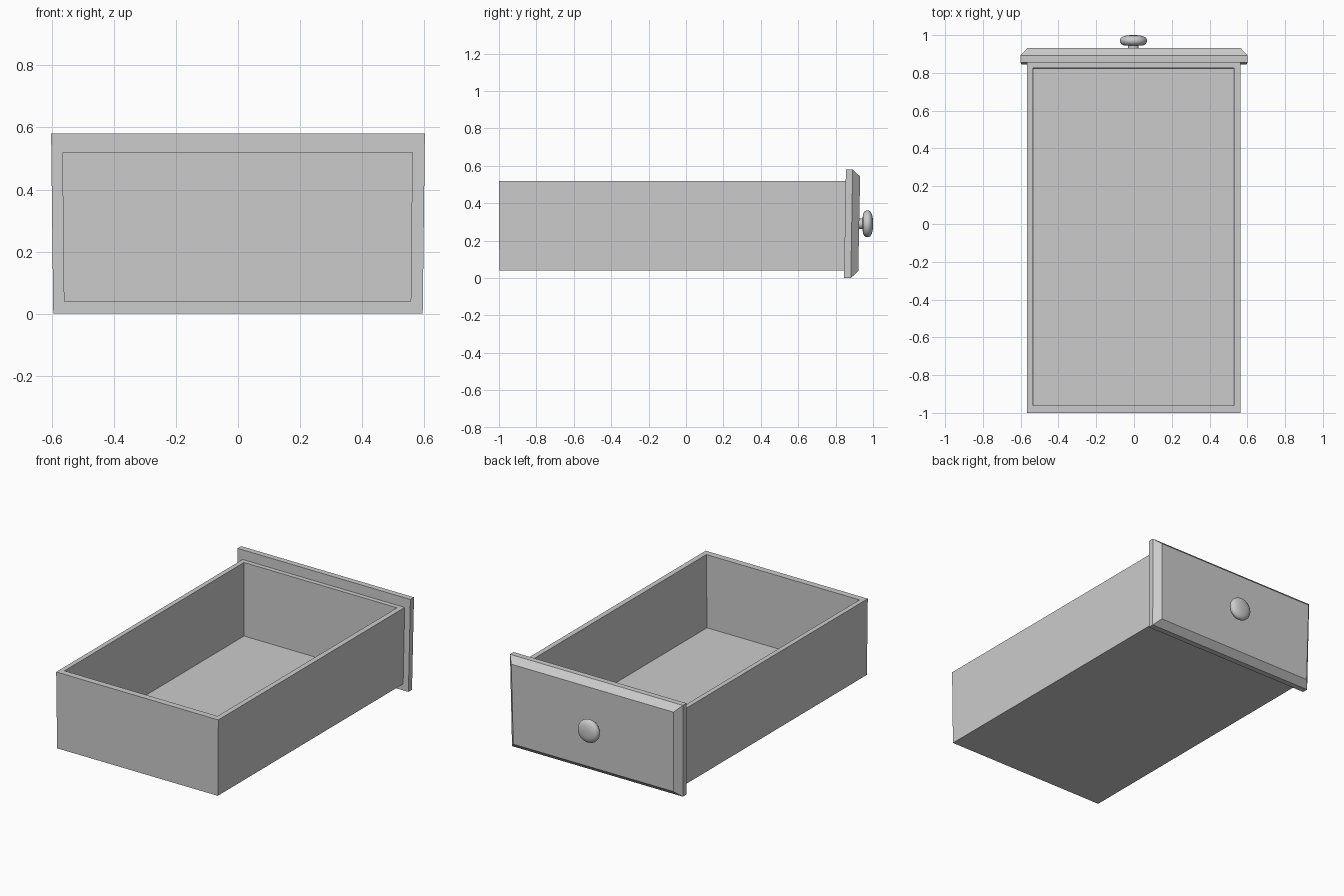
import bpy, bmesh, math

if "Cube" in bpy.data.objects:
    bpy.data.objects.remove(bpy.data.objects["Cube"])


def loft(name, rings, smooth=False):
    """Skin a series of equal-length closed rings and cap both ends."""
    bm = bmesh.new()
    loops = [[bm.verts.new(p) for p in ring] for ring in rings]
    n = len(loops[0])
    for a, b in zip(loops, loops[1:]):
        for i in range(n):
            j = (i + 1) % n
            bm.faces.new((a[i], a[j], b[j], b[i]))
    bm.faces.new(loops[0])
    bm.faces.new(loops[-1])
    bmesh.ops.recalc_face_normals(bm, faces=bm.faces)
    mesh = bpy.data.meshes.new(name)
    bm.to_mesh(mesh)
    bm.free()
    obj = bpy.data.objects.new(name, mesh)
    bpy.context.collection.objects.link(obj)
    if smooth:
        bpy.context.view_layer.objects.active = obj
        obj.select_set(True)
        bpy.ops.object.shade_smooth_by_angle(angle=math.radians(40))
        obj.select_set(False)
    return obj


def flat_ring(x0, x1, y0, y1, z):
    return [(x0, y0, z), (x1, y0, z), (x1, y1, z), (x0, y1, z)]


# Open tray: outside up, over the rim, inside down to the floor
loft("drawer_box", [
    flat_ring(-0.561, 0.558, -0.998, 0.85, 0.04),
    flat_ring(-0.566, 0.563, -1.0, 0.857, 0.52),
    flat_ring(-0.536, 0.53, -0.96, 0.825, 0.52),
    flat_ring(-0.532, 0.526, -0.96, 0.82, 0.06)])


def panel_ring(y, inset):
    """Upright ring, slightly wider at the top and leaning outward."""
    t, b, lean = 0.602 - inset, 0.595 - inset, 0.005
    z0, z1 = inset, 0.58 - inset
    return [(-b, y - lean, z0), (b, y - lean, z0),
            (t, y + lean, z1), (-t, y + lean, z1)]


# Face panel with bevelled front border
loft("drawer_front", [panel_ring(0.85, 0), panel_ring(0.886, 0),
                      panel_ring(0.926, 0.037)])

# Turned knob with short stem
profile = [(0.028, 0.915), (0.028, 0.944), (0.052, 0.946), (0.064, 0.952),
           (0.071, 0.963), (0.072, 0.974), (0.067, 0.985), (0.054, 0.993),
           (0.036, 0.998), (0.015, 1.0)]
SIDES = 32
loft("knob", [[(-0.003 + r * math.cos(2 * math.pi * i / SIDES), y,
                0.29 + r * math.sin(2 * math.pi * i / SIDES))
               for i in range(SIDES)] for r, y in profile], smooth=True)
